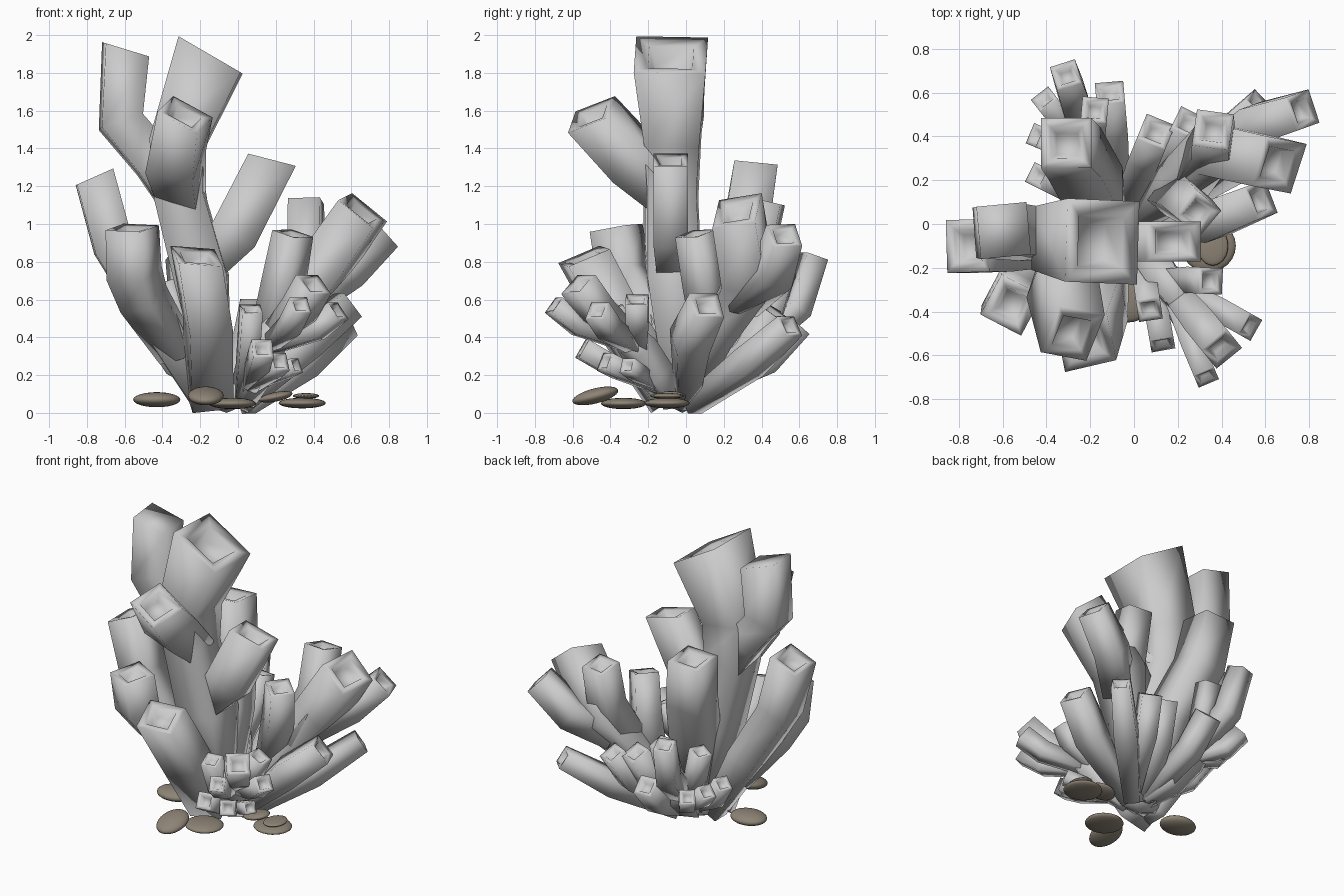
import bpy, bmesh
from mathutils import Vector, Matrix, Euler


def add_tube(bm, pts, aspect=1.0, mouth=None, is_open=True, heading=None):
    """Square tube through (x, y, z, half_width) points, with a sunken mouth."""
    pos = [Vector(p[:3]) for p in pts]
    n = len(pos)
    tang = []
    for i in range(n):
        d = Vector()
        if i > 0:
            d += (pos[i] - pos[i - 1]).normalized()
        if i < n - 1:
            d += (pos[i + 1] - pos[i]).normalized()
        tang.append(d.normalized())
    if mouth:
        tang[-1] = Vector(mouth).normalized()
    # horizontal side direction shared by all rings
    flat = Vector((tang[-1].x, tang[-1].y, 0)) + 0.5 * Vector((pos[-1].x - pos[0].x, pos[-1].y - pos[0].y, 0))
    if heading:
        flat = Vector((*heading, 0))
    side0 = flat.cross(Vector((0, 0, 1))).normalized()

    def ring(c, t, w):
        s = (side0 - t * side0.dot(t)).normalized()
        v = t.cross(s)
        return [bm.verts.new(c + s * a * w * aspect + v * b * w)
                for a, b in ((-1, -1), (1, -1), (1, 1), (-1, 1))]

    rings = [ring(c, t, p[3]) for c, t, p in zip(pos, tang, pts)]
    w, t = pts[-1][3], tang[-1]
    if is_open:
        rings.append(ring(pos[-1] - t * w * 0.08, t, w * 0.62))
        rings.append(ring(pos[-1] - t * w * 0.6, t, w * 0.42))
    for a, b in zip(rings, rings[1:]):
        for k in range(4):
            bm.faces.new((a[k], a[(k + 1) % 4], b[(k + 1) % 4], b[k]))
    bm.faces.new(rings[0][::-1])
    bm.faces.new(rings[-1])


def finish(name, bm):
    bmesh.ops.recalc_face_normals(bm, faces=bm.faces)
    for f in bm.faces:
        f.smooth = True
    me = bpy.data.meshes.new(name)
    bm.to_mesh(me)
    bm.free()
    ob = bpy.data.objects.new(name, me)
    bpy.context.collection.objects.link(ob)
    return ob


def cluster(name, tubes):
    bm = bmesh.new()
    for args in tubes:
        add_tube(bm, *args)
    return finish(name, bm)


def sprig(root, tip, w, sag=0.04):
    """Slim tube from root to tip that bends upward on its way."""
    r, t = Vector(root), Vector(tip)
    m = r.lerp(t, 0.6) + Vector(((t.x - r.x) * 0.1, (t.y - r.y) * 0.1, -sag))
    return ([(*r, w * 0.7), (*m, w * 1.0), (*t, w)],)


# Tall central stalks
cluster("central_stalks", [
    ([(-0.1, -0.04, 0.05, 0.06), (-0.19, -0.06, 0.7, 0.14), (-0.31, -0.07, 1.15, 0.13),
      (-0.32, -0.07, 1.43, 0.145), (-0.145, -0.08, 1.895, 0.19)], 1.0, (0.5, 0, 0.86)),
    ([(-0.33, -0.06, 1.15, 0.1), (-0.44, -0.05, 1.33, 0.11), (-0.62, -0.03, 1.54, 0.115),
      (-0.595, -0.03, 1.925, 0.12)], 1.0, (0.29, 0, 0.95), False),
    ([(-0.29, -0.06, 1.12, 0.1), (-0.33, -0.27, 1.33, 0.13), (-0.28, -0.5, 1.58, 0.12)],
     1.0, (0.35, -0.45, 0.8), True, (-0.4, -1)),
    ([(-0.2, -0.08, 0.75, 0.1), (-0.02, -0.08, 0.95, 0.13), (0.18, -0.08, 1.34, 0.13)],
     0.7, (0.25, 0, 0.97)),
    ([(-0.1, 0.0, 0.1, 0.06), (-0.17, 0.14, 0.65, 0.12), (-0.27, 0.32, 1.0, 0.12),
      (-0.31, 0.37, 1.32, 0.115)], 1.0, (-0.05, 0.1, 1), True, (0, 1)),
])

# Left and front stalks
cluster("left_stalks", [
    ([(-0.18, -0.05, 0.05, 0.06), (-0.43, -0.08, 0.5, 0.1), (-0.66, -0.1, 0.88, 0.105),
      (-0.76, -0.1, 1.25, 0.105)], 1.15, (-0.4, 0, 0.9)),
    ([(-0.32, -0.09, 0.32, 0.08), (-0.5, -0.24, 0.6, 0.1), (-0.55, -0.33, 0.74, 0.11),
      (-0.56, -0.37, 0.98, 0.105)], 1.0),
    ([(-0.15, -0.08, 0.07, 0.11), (-0.16, -0.35, 0.48, 0.115), (-0.22, -0.54, 0.83, 0.12)],
     1.0, (0.15, -0.35, 0.9)),
])

# Right spreading stalks
cluster("right_stalks", [
    ([(0.0, 0.0, 0.05, 0.06), (0.2, 0.17, 0.42, 0.09), (0.4, 0.33, 0.7, 0.125),
      (0.66, 0.27, 1.07, 0.12)], 1.0, (0.55, -0.3, 0.75)),
    ([(0.36, 0.29, 0.6, 0.09), (0.57, 0.46, 0.74, 0.09), (0.77, 0.52, 0.94, 0.08)], 1.0),
    ([(0.26, 0.2, 0.5, 0.08), (0.36, 0.36, 0.82, 0.09), (0.36, 0.43, 1.12, 0.085)], 1.0),
    ([(0.14, 0.12, 0.38, 0.06), (0.24, 0.1, 0.68, 0.085), (0.29, 0.05, 0.95, 0.078)], 1.0),
    ([(0.02, 0.0, 0.05, 0.05), (0.36, 0.02, 0.38, 0.09), (0.58, 0.11, 0.57, 0.08)], 1.0),
    ([(0.04, 0.03, 0.04, 0.05), (0.34, 0.33, 0.26, 0.075), (0.57, 0.55, 0.46, 0.06)], 1.0),
    sprig((0.05, 0.05, 0.1), (0.25, 0.46, 0.54), 0.065),
])

# Small sprigs at the front right, most of them leaving one stem
FOOT, FORK, LOW = (0.02, -0.05, 0.06), (0.14, -0.25, 0.34), (0.06, -0.15, 0.14)
cluster("front_sprigs", [
    ([(*FOOT, 0.05), (0.08, -0.16, 0.2, 0.075), (*FORK, 0.075), (0.22, -0.36, 0.46, 0.055)], 1.0, None, False),
] + [
    sprig(root, tip, w, sag) for root, tip, w, sag in (
        (FORK, (0.40, -0.57, 0.68), 0.075, 0), (FORK, (0.53, -0.47, 0.54), 0.055, 0.02),
        (FORK, (0.33, -0.70, 0.57), 0.05, 0.02), (FORK, (0.35, -0.26, 0.60), 0.06, 0.02),
        (FOOT, (0.07, -0.39, 0.55), 0.055, 0.03), (LOW, (0.13, -0.55, 0.34), 0.055, -0.01),
        (LOW, (0.22, -0.43, 0.27), 0.05, -0.01), (LOW, (0.31, -0.31, 0.25), 0.04, -0.01))
])

# Small sprigs at the back, most of them leaving one stem
FOOT, FORK = (-0.06, 0.03, 0.08), (-0.2, 0.3, 0.3)
cluster("back_sprigs", [
    ([(*FOOT, 0.05), (-0.14, 0.18, 0.18, 0.08), (*FORK, 0.08), (-0.24, 0.4, 0.42, 0.06)], 1.0, None, False),
    ([(*FORK, 0.06), (-0.28, 0.59, 0.55, 0.065), (-0.31, 0.68, 0.83, 0.06)],),
] + [
    sprig(root, tip, w) for root, tip, w in (
        (FORK, (-0.18, 0.52, 0.75), 0.06), (FOOT, (-0.11, 0.6, 0.46), 0.065),
        (FORK, (-0.41, 0.57, 0.45), 0.05), (FORK, (-0.44, 0.4, 0.43), 0.05),
        (FOOT, (-0.44, 0.22, 0.42), 0.05), (FORK, (-0.38, 0.38, 0.69), 0.055),
        (FOOT, (0.1, 0.42, 0.57), 0.07))
])

# Root lump joining the tubes
bm = bmesh.new()
bmesh.ops.create_icosphere(bm, subdivisions=1, radius=1,
                           matrix=Matrix.Translation((-0.06, -0.02, 0.1)) @ Matrix.Diagonal((0.18, 0.13, 0.1, 1)))
finish("root_lump", bm)

# Brown pebbles around the foot
stone = bpy.data.materials.new("pebble_brown")
stone.diffuse_color = (0.27, 0.23, 0.18, 1)
pebbles = [  # centre, radii, tilt
    ((-0.43, -0.08, 0.07), (0.125, 0.1, 0.04), (0, 0, 0)),
    ((-0.17, -0.48, 0.09), (0.095, 0.125, 0.04), (0.25, 0, 0)),
    ((-0.03, -0.33, 0.05), (0.125, 0.12, 0.03), (0, 0, 0)),
    ((0.2, -0.08, 0.085), (0.09, 0.08, 0.025), (0, -0.2, 0)),
    ((0.34, -0.1, 0.052), (0.125, 0.12, 0.028), (0, 0, 0)),
    ((0.36, -0.1, 0.09), (0.07, 0.09, 0.015), (0, 0, 0)),
]
for i, (c, r, tilt) in enumerate(pebbles):
    bm = bmesh.new()
    m = Matrix.Translation(c) @ Euler(tilt).to_matrix().to_4x4() @ Matrix.Diagonal((*r, 1))
    bmesh.ops.create_uvsphere(bm, u_segments=24, v_segments=12, radius=1, matrix=m)
    finish(f"pebble_{i + 1}", bm).data.materials.append(stone)
